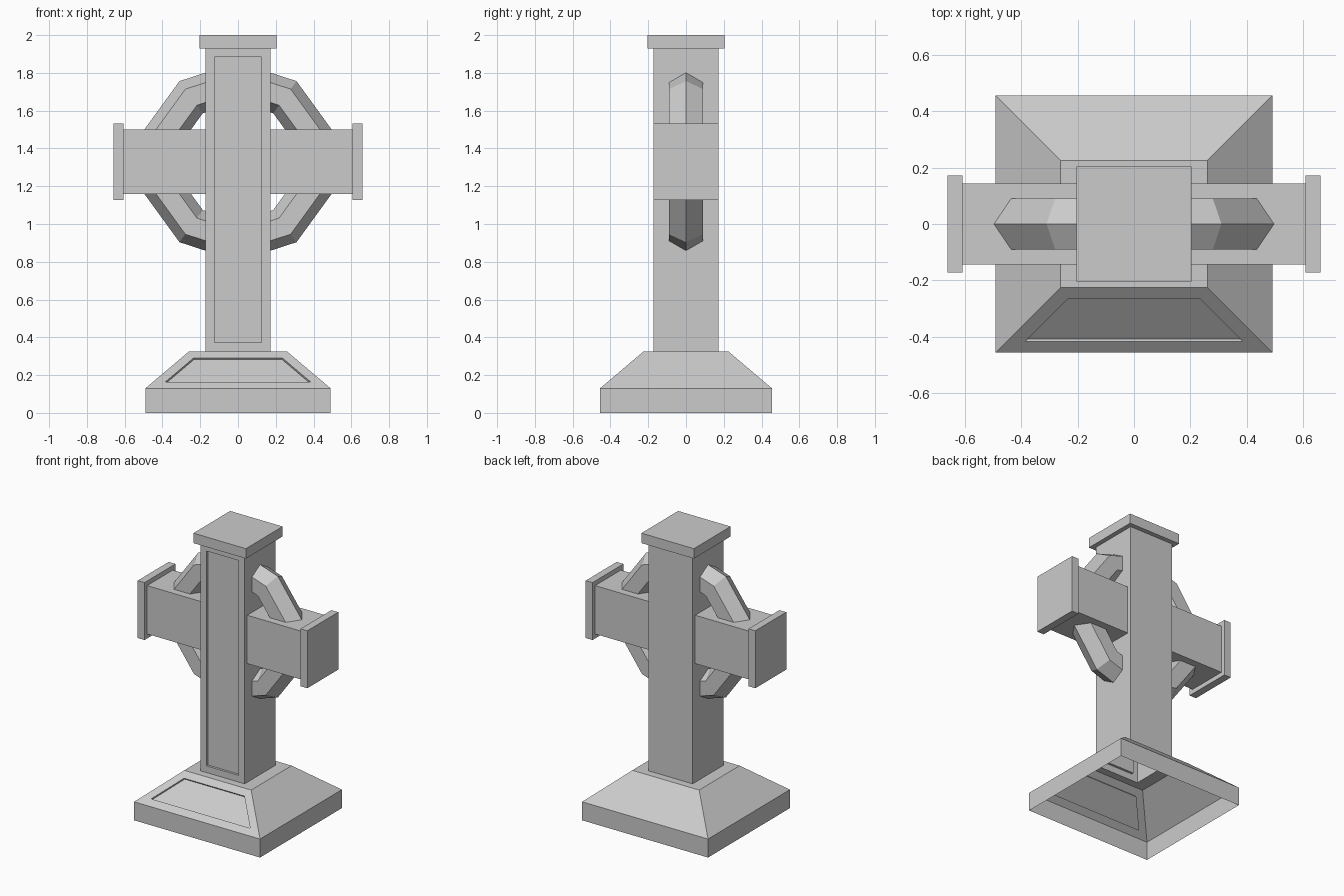
import bpy, bmesh, math

cube = bpy.data.objects.get("Cube")
if cube:
    bpy.data.objects.remove(cube, do_unlink=True)

stone = bpy.data.materials.new("grey_stone")
stone.use_nodes = True
GREY = (0.6, 0.6, 0.6, 1)
stone.diffuse_color = GREY
stone.node_tree.nodes["Principled BSDF"].inputs["Base Color"].default_value = GREY

CENTRE = 1.33  # height of the crossing


def loft(bm, rings):
    """Join four-cornered rings in order and close the last one."""
    rows = [[bm.verts.new(p) for p in ring] for ring in rings]
    sides = []
    for a, b in zip(rows, rows[1:]):
        sides.append([bm.faces.new((a[i], a[(i + 1) % 4], b[(i + 1) % 4], b[i]))
                      for i in range(4)])
    bm.faces.new(rows[-1])
    bm.normal_update()
    return sides


def finish(bm, name):
    mesh = bpy.data.meshes.new(name)
    bm.to_mesh(mesh)
    bm.free()
    mesh.materials.append(stone)
    obj = bpy.data.objects.new(name, mesh)
    bpy.context.collection.objects.link(obj)
    return obj


def sunk_panel(bm, face, border, depth):
    bmesh.ops.inset_individual(bm, faces=[face], thickness=border, use_even_offset=True)
    bmesh.ops.inset_individual(bm, faces=[face], thickness=0, depth=-depth)


# Hollow plinth, shaft and top cap: half width, half depth, height
levels = [(0.49, 0.455, 0), (0.49, 0.455, 0.13), (0.26, 0.225, 0.325),
          (0.172, 0.172, 0.325), (0.172, 0.172, 1.93),
          (0.204, 0.204, 1.93), (0.204, 0.204, 2.0)]
bm = bmesh.new()
sides = loft(bm, [[(-x, -y, z), (x, -y, z), (x, y, z), (-x, y, z)] for x, y, z in levels])
sunk_panel(bm, sides[1][0], 0.052, 0.013)   # sloped plinth front
sunk_panel(bm, sides[3][0], 0.047, 0.016)   # shaft front
finish(bm, "plinth_and_shaft")

# Side arms with end caps: distance out, half depth, half height
steps = [(0.172, 0.143, 0.17), (0.607, 0.143, 0.17),
         (0.607, 0.172, 0.202), (0.66, 0.172, 0.202)]
for name, s in (("left_arm", 1), ("right_arm", -1)):
    bm = bmesh.new()
    loft(bm, [[(s * x, -s * y, CENTRE - z), (s * x, s * y, CENTRE - z),
               (s * x, s * y, CENTRE + z), (s * x, -s * y, CENTRE + z)] for x, y, z in steps])
    finish(bm, name)

# Ten-sided ring with a hexagonal section, a vertex at the top
bpy.ops.mesh.primitive_torus_add(major_segments=10, minor_segments=6,
                                 major_radius=0.422, minor_radius=0.105,
                                 location=(0, 0, CENTRE),
                                 rotation=(math.pi / 2, math.pi / 2, 0))
ring = bpy.context.object
ring.name = "halo_ring"
ring.rotation_euler = (math.pi / 2, 0, 0)
for v in ring.data.vertices:  # turn within its own plane
    v.co.x, v.co.y = -v.co.y, v.co.x
ring.data.materials.append(stone)
